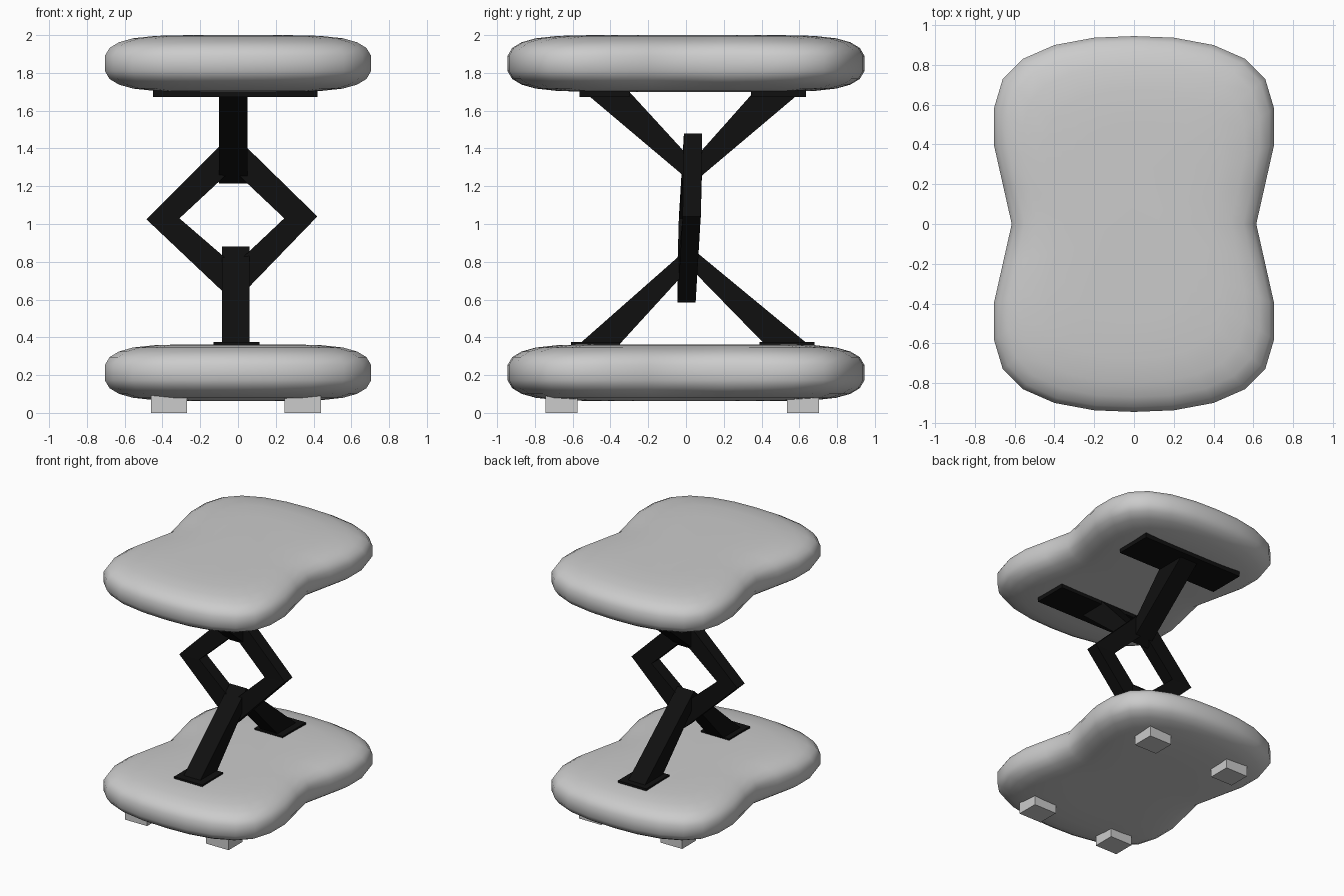
import bpy
import bmesh

cube = bpy.data.objects.get("Cube")
if cube:
    bpy.data.objects.remove(cube, do_unlink=True)


def material(name, value):
    mat = bpy.data.materials.new(name)
    mat.use_nodes = True
    color = (value, value, value, 1)
    mat.diffuse_color = color
    mat.node_tree.nodes["Principled BSDF"].inputs["Base Color"].default_value = color
    return mat


GREY = material("soft grey", 0.6)
BLACK = material("frame black", 0.005)


def finish(name, bm, mat):
    bmesh.ops.recalc_face_normals(bm, faces=bm.faces[:])
    mesh = bpy.data.meshes.new(name)
    bm.to_mesh(mesh)
    bm.free()
    mesh.materials.append(mat)
    obj = bpy.data.objects.new(name, mesh)
    bpy.context.collection.objects.link(obj)
    return obj


def bridge(bm, a, b):
    for i in range(len(a)):
        j = (i + 1) % len(a)
        bm.faces.new((a[i], a[j], b[j], b[i]))


def prism(name, profile, x0, x1, mat):
    """Extrude a (y, z) outline along x."""
    bm = bmesh.new()
    ends = [[bm.verts.new((x, y, z)) for y, z in profile] for x in (x0, x1)]
    bridge(bm, *ends)
    for end in ends:
        bm.faces.new(end)
    return finish(name, bm, mat)


def box(name, x, y, z, mat):
    profile = [(y[0], z[0]), (y[1], z[0]), (y[1], z[1]), (y[0], z[1])]
    return prism(name, profile, x[0], x[1], mat)


# Waisted pads: one quarter of the outline, mirrored twice
quarter = [(0, .945), (.2, .937), (.4, .9), (.56, .83), (.66, .73),
           (.705, .58), (.705, .4), (.66, .2), (.615, 0)]
half = quarter + [(x, -y) for x, y in quarter[-2::-1]]
outline = half + [(-x, y) for x, y in half[-2:0:-1]]
# Rounded rim: (inset from the edge, height above the middle)
rim = [(.45, .15), (.27, .146), (.15, .133), (.075, .112), (.025, .082), (0, .04)]
rim += [(d, -h) for d, h in reversed(rim)]


def pad(name, middle):
    bm = bmesh.new()
    rings = [[bm.verts.new((x * (1 - d / .71), y * (1 - d / .95), middle + h))
              for x, y in outline] for d, h in rim]
    for a, b in zip(rings, rings[1:]):
        bridge(bm, a, b)
    bm.faces.new(rings[0])
    bm.faces.new(rings[-1])
    obj = finish(name, bm, GREY)
    for face in obj.data.polygons:
        face.use_smooth = True


pad("base_pad", .213)
pad("seat_pad", 1.85)

# Feet under the base
for side, xs in (("right", (-.46, -.27)), ("left", (.245, .44))):
    for end, ys in (("front", (-.745, -.575)), ("back", (.535, .705))):
        box(f"{end}_{side}_foot", xs, ys, (0, .1), GREY)

# Mounting plates
for end, ys in (("front", (-.565, -.3)), ("back", (.345, .635))):
    box(f"{end}_seat_plate", (-.45, .42), ys, (1.673, 1.712), BLACK)
for end, ys in (("front", (-.61, -.35)), ("back", (.39, .68))):
    box(f"{end}_base_plate", (-.13, .115), ys, (.35, .375), BLACK)

# Tapered V struts
prism("seat_struts", [(-.54, 1.7), (-.3, 1.7), (.035, 1.335), (.36, 1.7),
                      (.61, 1.7), (.035, 1.215)], -.1, .05, BLACK)
prism("base_struts", [(-.57, .36), (-.355, .36), (.02, .77), (.42, .36),
                      (.65, .36), (.02, .88)], -.085, .06, BLACK)

# Diamond link: outer corner, inner corner, y of the middle
corners = [((-.485, 1.025), (-.31, 1.03), .01), ((-.03, 1.48), (-.03, 1.29), .037),
           ((.42, 1.04), (.245, 1.03), .03), ((-.02, .585), (-.02, .78), .003)]
bm = bmesh.new()
loops = []
for which, dy in ((0, -.048), (0, .048), (1, .048), (1, -.048)):
    loops.append([bm.verts.new((c[which][0], c[2] + dy, c[which][1])) for c in corners])
for i in range(4):
    bridge(bm, loops[i], loops[(i + 1) % 4])
finish("diamond_link", bm, BLACK)
